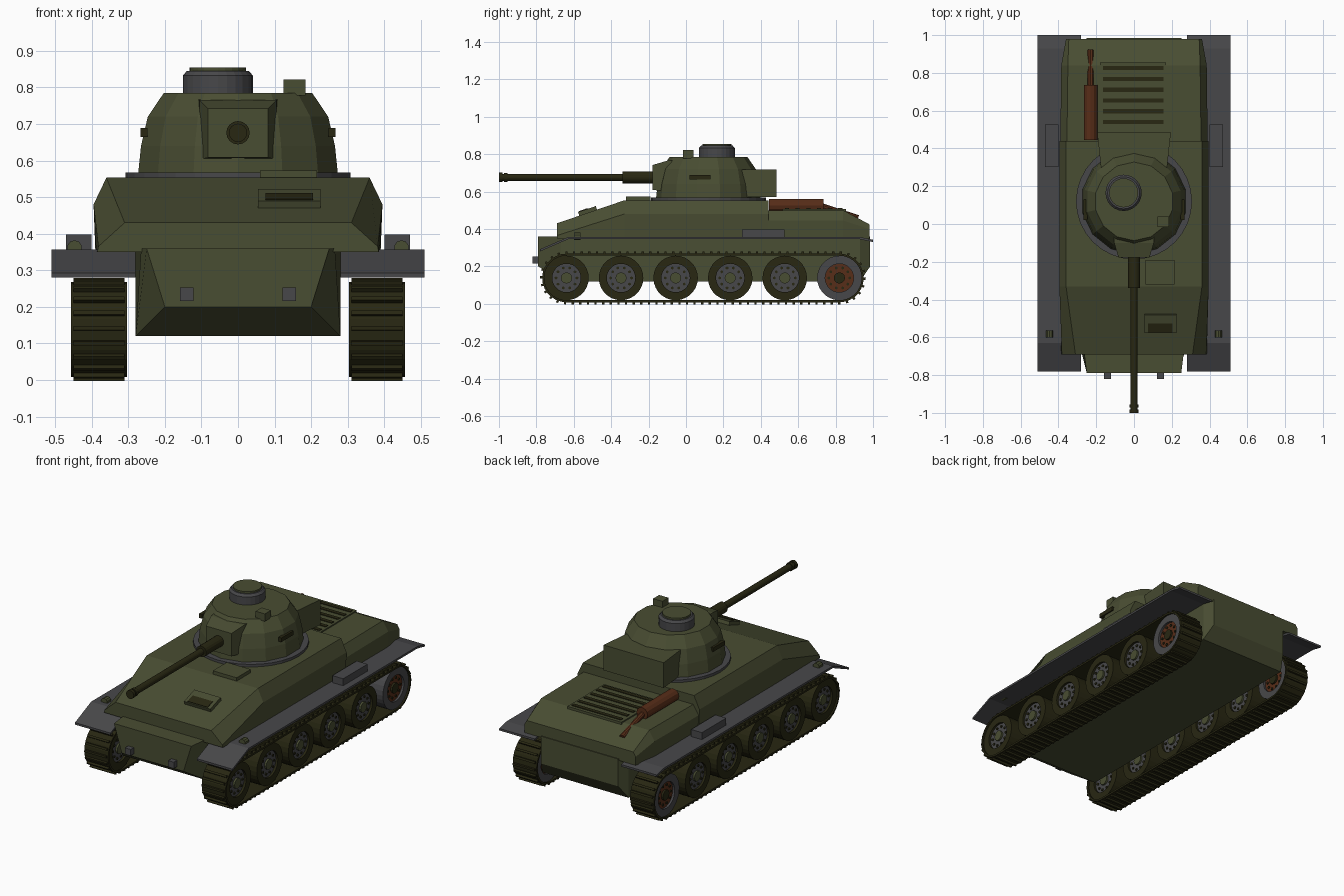
import bpy, bmesh, math
from mathutils import Vector, Matrix

if "Cube" in bpy.data.objects:
    bpy.data.objects.remove(bpy.data.objects["Cube"])


def material(name, rgb):
    m = bpy.data.materials.new(name)
    m.diffuse_color = (*rgb, 1)
    m.use_nodes = True
    m.node_tree.nodes["Principled BSDF"].inputs["Base Color"].default_value = (*rgb, 1)
    return m


GREEN = material("olive green", (0.066, 0.074, 0.032))
GREY = material("dark grey", (0.064, 0.064, 0.068))
DARK = material("dark olive", (0.021, 0.020, 0.006))
RUST = material("rust brown", (0.095, 0.026, 0.009))


def finish(name, bm, mat):
    bmesh.ops.recalc_face_normals(bm, faces=bm.faces)
    me = bpy.data.meshes.new(name)
    bm.to_mesh(me)
    bm.free()
    me.materials.append(mat)
    ob = bpy.data.objects.new(name, me)
    bpy.context.collection.objects.link(ob)
    return ob


def loft(name, rings, mat, closed=False):
    """Skin a list of point rings; closed joins the last ring to the first."""
    bm = bmesh.new()
    vs = [[bm.verts.new(p) for p in ring] for ring in rings]
    n = len(vs[0])
    for a, b in zip(vs, vs[1:] + (vs[:1] if closed else [])):
        for i in range(n):
            j = (i + 1) % n
            bm.faces.new((a[i], a[j], b[j], b[i]))
    if not closed:
        bm.faces.new(vs[0])
        bm.faces.new(vs[-1])
    return finish(name, bm, mat)


def hull(name, sections, mat):
    """Symmetric loft along y from half sections (y, [(x, z), ...])."""
    rings = []
    for y, half in sections:
        right = [(x, y, z) for x, z in half]
        rings.append(right + [(-x, y, z) for x, y, z in reversed(right)])
    return loft(name, rings, mat)


def add_box(bm, centre, size, rot=None):
    m = Matrix.Translation(centre) @ (rot or Matrix()) @ Matrix.Diagonal((*size, 1))
    bmesh.ops.create_cube(bm, size=1, matrix=m)


def box(name, centre, size, mat, rot=None):
    bm = bmesh.new()
    add_box(bm, centre, size, rot)
    return finish(name, bm, mat)


def add_rod(bm, a, b, r1, r2=None, segs=16):
    a, b = Vector(a), Vector(b)
    m = Matrix.Translation((a + b) / 2) @ (b - a).to_track_quat("Z", "Y").to_matrix().to_4x4()
    bmesh.ops.create_cone(bm, cap_ends=True, segments=segs, radius1=r1,
                          radius2=r1 if r2 is None else r2, depth=(b - a).length, matrix=m)


def rod(name, a, b, r, mat, r2=None, segs=16):
    bm = bmesh.new()
    add_rod(bm, a, b, r, r2, segs)
    return finish(name, bm, mat)


def turned(name, centre, profile, segs, mat, turn=0):
    """Stack of polygon rings (radius, z) about a vertical axis."""
    rings = [[(centre[0] + r * math.sin(math.tau * (i + turn) / segs),
               centre[1] + r * math.cos(math.tau * (i + turn) / segs), z)
              for i in range(segs)] for r, z in profile]
    return loft(name, rings, mat)


# Hull
hull("lower_hull", [(-0.79, [(0.2, 0.2), (0.25, 0.36)]),
                    (-0.67, [(0.28, 0.12), (0.265, 0.36)]),
                    (0.93, [(0.28, 0.12), (0.28, 0.36)]),
                    (0.985, [(0.25, 0.2), (0.25, 0.36)])], GREEN)
hull("front_upper_hull", [(-0.69, [(0.385, 0.35), (0.382, 0.365), (0.31, 0.43)]),
                          (-0.33, [(0.388, 0.35), (0.395, 0.48), (0.36, 0.553)]),
                          (0.44, [(0.39, 0.35), (0.395, 0.48), (0.36, 0.553)])], GREEN)
hull("engine_deck", [(0.43, [(0.385, 0.35), (0.39, 0.445), (0.355, 0.5)]),
                     (0.84, [(0.385, 0.35), (0.385, 0.445), (0.35, 0.5)]),
                     (0.98, [(0.36, 0.35), (0.36, 0.4), (0.345, 0.425)])], GREEN)

# Glacis visor, roof hatch and engine grille
tilt = Matrix.Rotation(math.atan2(0.123, 0.36), 4, "X")
box("visor_frame", (0.14, -0.525, 0.492), (0.17, 0.1, 0.03), GREEN, tilt)
box("visor_slot", (0.14, -0.545, 0.487), (0.13, 0.05, 0.034), DARK, tilt)
box("hull_hatch", (0.138, -0.255, 0.56), (0.155, 0.13, 0.025), GREEN)
box("grille_frame", (-0.005, 0.685, 0.5), (0.35, 0.34, 0.014), GREEN)
bm = bmesh.new()
for i in range(6):
    add_box(bm, (-0.003, 0.54 + 0.057 * i, 0.505), (0.32, 0.022, 0.012))
finish("grille_slats", bm, DARK)

# Exhaust
rod("muffler", (-0.23, 0.445, 0.525), (-0.23, 0.735, 0.525), 0.036, RUST, segs=12)
rod("exhaust_pipe", (-0.23, 0.7, 0.53), (-0.23, 0.92, 0.458), 0.016, RUST, segs=10)

# Turret
TC = (0, 0.12)
turned("turret_ring", TC, [(0.307, 0.55), (0.307, 0.568)], 32, GREY)
turned("turret_shell", TC, [(0.28, 0.565), (0.272, 0.64), (0.253, 0.72), (0.208, 0.785)],
       14, GREEN)
hull("turret_bustle", [(0.3, [(0.175, 0.57), (0.175, 0.718)]),
                       (0.485, [(0.195, 0.57), (0.195, 0.718)])], GREEN)
hull("gun_mantlet", [(-0.04, [(0.11, 0.6), (0.11, 0.768)]),
                     (-0.1, [(0.105, 0.603), (0.105, 0.765)]),
                     (-0.178, [(0.082, 0.608), (0.082, 0.742)])], GREEN)
turned("cupola", (-0.055, 0.165), [(0.096, 0.78), (0.096, 0.832), (0.085, 0.845)], 24, GREY)
turned("cupola_hatch", (-0.055, 0.165), [(0.077, 0.84), (0.077, 0.855)], 24, GREEN)
box("periscope", (0.155, 0.012, 0.8), (0.06, 0.056, 0.044), GREEN)
for side in (-1, 1):
    box("turret_slit", (side * 0.257, 0.075, 0.677), (0.02, 0.11, 0.024), DARK)

# Gun
GZ = 0.676
bm = bmesh.new()
for y0, y1, r in ((-0.15, -0.34, 0.032), (-0.3, -1, 0.019),
                  (-0.955, -0.972, 0.024), (-0.982, -1, 0.025)):
    add_rod(bm, (0, y0, GZ), (0, y1, GZ), r)
finish("gun_barrel", bm, DARK)

# Running gear layout
Y0, Y1, WZ, TX = -0.639, 0.82, 0.138, 0.38
SPAN = Y1 - Y0


def along(s, r):
    """Point and outward angle on the track loop, s from 0 to 1."""
    arc = math.pi * r
    d = (s % 1) * 2 * (SPAN + arc)
    if d < SPAN:
        return Y0 + d, WZ + r, math.pi / 2
    d -= SPAN
    if d < arc:
        a = math.pi / 2 - d / r
        return Y1 + r * math.cos(a), WZ + r * math.sin(a), a
    d -= arc
    if d < SPAN:
        return Y1 - d, WZ - r, -math.pi / 2
    a = -math.pi / 2 - (d - SPAN) / r
    return Y0 + r * math.cos(a), WZ + r * math.sin(a), a


def ring_x(name, x, y, r_out, r_in, half, segs, mat):
    """Rectangular-section ring about the x axis."""
    corners = ((r_out, -half), (r_out, half), (r_in, half), (r_in, -half))
    rings = []
    for i in range(segs):
        a = math.tau * i / segs
        rings.append([(x + h, y + r * math.cos(a), WZ + r * math.sin(a)) for r, h in corners])
    return loft(name, rings, mat, closed=True)


def wheel(x, y, rim, disc, hub):
    ring_x("wheel_rim", x, y, 0.119, 0.076, 0.068, 28, rim)
    rod("wheel_disc", (x - 0.055, y, WZ), (x + 0.055, y, WZ), 0.078, disc, segs=28)
    rod("wheel_hub", (x - 0.066, y, WZ), (x + 0.066, y, WZ), 0.03, hub, segs=12)
    bm = bmesh.new()
    for i in range(10):
        a = math.tau * i / 10
        by, bz = y + 0.056 * math.cos(a), WZ + 0.056 * math.sin(a)
        add_rod(bm, (x - 0.06, by, bz), (x + 0.06, by, bz), 0.008, segs=6)
    finish("wheel_bolts", bm, DARK)


for side in (-1, 1):
    x = side * TX
    # Wheels, with the drive wheel at the back
    for i in range(6):
        y = Y0 + SPAN * i / 5
        if i < 5:
            wheel(x, y, DARK, GREY, GREEN)
        else:
            wheel(x, y, GREY, RUST, DARK)

    # Track belt and its cross bars
    rings, arc_steps = [], 14
    for cy, start in ((Y1, math.pi / 2), (Y0, -math.pi / 2)):
        for k in range(arc_steps + 1):
            a = start - math.pi * k / arc_steps
            rings.append([(x + w, cy + r * math.cos(a), WZ + r * math.sin(a))
                          for w, r in ((-0.077, 0.13), (0.077, 0.13),
                                       (0.077, 0.119), (-0.077, 0.119))])
    loft("track_belt", rings, DARK, closed=True)
    bm = bmesh.new()
    for k in range(92):
        y, z, a = along(k / 92, 0.132)
        add_box(bm, (x, y, z), (0.14, 0.012, 0.018), Matrix.Rotation(a - math.pi / 2, 4, "X"))
    finish("track_bars", bm, DARK)

    # Fender with drooping ends
    path = ((-0.78, 0.28), (-0.63, 0.345), (0.93, 0.345), (1.0, 0.33))
    loft("fender", [[(side * 0.28, y, z), (side * 0.51, y, z),
                     (side * 0.51, y, z + 0.012), (side * 0.28, y, z + 0.012)]
                    for y, z in path], GREY)
    box("fender_box", (side * 0.436, 0.413, 0.373), (0.07, 0.225, 0.05), GREY)
    rod("headlight", (side * 0.447, -0.6, 0.362), (side * 0.447, -0.565, 0.362), 0.02,
        GREEN, segs=10)
    box("tow_hook", (side * 0.14, -0.795, 0.235), (0.037, 0.05, 0.037), GREY)
